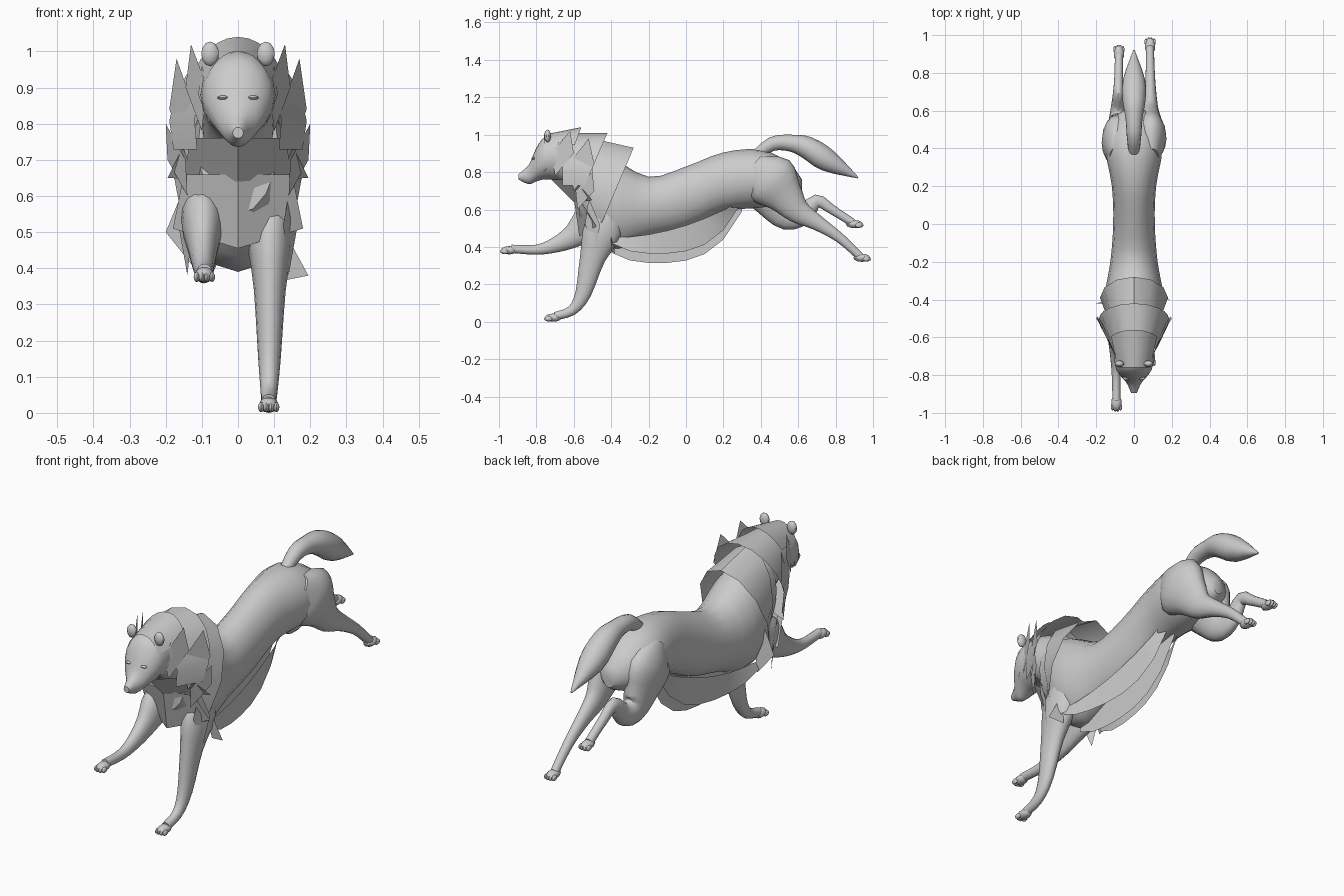
import bpy, bmesh, math
from mathutils import Vector

if "Cube" in bpy.data.objects:
    bpy.data.objects.remove(bpy.data.objects["Cube"], do_unlink=True)

grey = (0.6, 0.6, 0.6, 1)
fur = bpy.data.materials.new("grey fur")
fur.use_nodes = True
fur.diffuse_color = grey
fur.node_tree.nodes["Principled BSDF"].inputs["Base Color"].default_value = grey
parts = []
sides_of_body = (("left", 1), ("right", -1))


def finish(name, bm, closed=True):
    if closed:
        bmesh.ops.recalc_face_normals(bm, faces=bm.faces)
    mesh = bpy.data.meshes.new(name)
    bm.to_mesh(mesh)
    bm.free()
    obj = bpy.data.objects.new(name, mesh)
    bpy.context.collection.objects.link(obj)
    mesh.materials.append(fur)
    parts.append(obj)


def smooth_rows(rows, steps=3):
    """Catmull-Rom interpolation of equal-length tuples."""
    out = []
    last = len(rows) - 1
    for i in range(last):
        before, start, end, after = (rows[max(0, min(last, i + k))] for k in (-1, 0, 1, 2))
        for s in range(steps):
            t = s / steps
            out.append([q + 0.5 * t * (r - p + t * (2 * p - 5 * q + 4 * r - e + t * (3 * (q - r) + e - p)))
                        for p, q, r, e in zip(before, start, end, after)])
    out.append(list(rows[-1]))
    return out


def loft(name, rows, upright=False, sides=16):
    """Closed tube; each row is x, y, z, half width, half depth."""
    rows = smooth_rows(rows)
    centres = [Vector(row[:3]) for row in rows]
    across = Vector((1, 0, 0))
    bm = bmesh.new()
    rings = []
    for i, (centre, row) in enumerate(zip(centres, rows)):
        along = centres[min(i + 1, len(rows) - 1)] - centres[max(i - 1, 0)]
        along.x = 0
        if upright:
            along = Vector((0, 1, 0))
        up = along.normalized().cross(across)
        ring = []
        for k in range(sides):
            angle = math.tau * k / sides
            offset = across * math.cos(angle) * row[3] + up * math.sin(angle) * row[4]
            ring.append(bm.verts.new(centre + offset))
        rings.append(ring)
    for near, far in zip(rings, rings[1:]):
        for k in range(sides):
            bm.faces.new((near[k - 1], near[k], far[k], far[k - 1]))
    bm.faces.new(rings[0])
    bm.faces.new(rings[-1])
    finish(name, bm)


def barrel(name, rows):
    """Upright rings; each row is y, top, bottom, half width."""
    loft(name, [(0, y, (top + low) / 2, width, (top - low) / 2) for y, top, low, width in rows], upright=True)


def ball(name, centre, size):
    bm = bmesh.new()
    bmesh.ops.create_uvsphere(bm, u_segments=10, v_segments=6, radius=1)
    for vert in bm.verts:
        vert.co = Vector([c + p * s for c, p, s in zip(centre, vert.co, size)])
    finish(name, bm)


def leg(name, hip_x, paw_x, thick, way, path):
    """Tapering limb along a y, z path, rounded at the hip, with a four-toed paw."""
    thin = 0.022
    rows = []
    for i, (y, z) in enumerate(path):
        t = i / (len(path) - 1)
        depth = thin + (thick - thin) * (1 - t) ** 2
        if i == 0:
            depth *= 0.3
        rows.append((hip_x + (paw_x - hip_x) * t, y, z, depth / 2 + 0.01, depth))
    loft(name, rows)
    y, z = path[-1]
    z -= 0.008
    ball(f"{name}_paw", (paw_x, y + way * 0.01, z), (0.028, 0.045, 0.022))
    for k in range(4):
        off = k - 1.5
        toe = (paw_x + off * 0.014, y + way * (0.042 - abs(off) * 0.006), z - 0.006)
        ball(f"{name}_toe", toe, (0.009, 0.02, 0.014))


def sheet(name, inner, outer, mirrored=True):
    """Open strip of fur between two edges, optionally mirrored in x."""
    bm = bmesh.new()
    edges = []
    for points in (inner, outer):
        if mirrored:
            points = [(-x, y, z) for x, y, z in reversed(points) if x > 0] + points
        edges.append([bm.verts.new(point) for point in points])
    a, b = edges
    for i in range(len(a) - 1):
        bm.faces.new((a[i], a[i + 1], b[i + 1], b[i]))
    finish(name, bm, closed=False)


def arc(span, top_y, low_y, z, radius_x, radius_z, count=6):
    """Half an oval edge from the top down one side, sliding in y as it falls."""
    points = []
    for i in range(count):
        angle = math.radians(span) * i / (count - 1)
        fall = (1 - math.cos(angle)) / 2
        points.append((radius_x * math.sin(angle), top_y + (low_y - top_y) * fall,
                       z + radius_z * math.cos(angle)))
    return points


def lock(name, side, root, tip, width):
    """Flat leaf-shaped lock of fur."""
    root, tip = Vector(root), Vector(tip)
    middle = (root + tip) / 2
    spread = Vector((width / 2, width, 0))
    bm = bmesh.new()
    corners = (root, middle + spread, tip, middle - spread)
    bm.faces.new([bm.verts.new((p.x * side, p.y, p.z)) for p in corners])
    finish(name, bm, closed=False)


# Torso, head and tail
barrel("torso", [
    (0.62, 0.76, 0.68, 0.03), (0.55, 0.85, 0.64, 0.11), (0.4, 0.92, 0.61, 0.15), (0.2, 0.905, 0.59, 0.117),
    (0, 0.83, 0.5, 0.11), (-0.2, 0.775, 0.45, 0.125), (-0.4, 0.88, 0.39, 0.155), (-0.57, 0.94, 0.55, 0.11)])
barrel("head", [
    (-0.895, 0.79, 0.76, 0.015), (-0.84, 0.84, 0.735, 0.04), (-0.8, 0.93, 0.75, 0.075),
    (-0.75, 0.99, 0.76, 0.1), (-0.65, 1, 0.74, 0.105), (-0.5, 0.94, 0.6, 0.1)])
tail_path = [(0.36, 0.88, 0.025), (0.46, 0.95, 0.038), (0.56, 0.955, 0.045),
             (0.65, 0.93, 0.06), (0.76, 0.86, 0.06), (0.92, 0.77, 0.004)]
loft("tail", [(0, y, z, radius, radius) for y, z, radius in tail_path])

# Galloping legs
leg("left_front_leg", 0.09, 0.085, 0.15, -1,
    [(-0.36, 0.68), (-0.44, 0.5), (-0.5, 0.34), (-0.55, 0.15), (-0.61, 0.06), (-0.7, 0.03)])
leg("right_front_leg", -0.1, -0.093, 0.14, -1,
    [(-0.36, 0.64), (-0.5, 0.54), (-0.6, 0.46), (-0.7, 0.41), (-0.8, 0.385), (-0.935, 0.39)])
leg("left_hind_leg", 0.09, 0.085, 0.2, 1,
    [(0.36, 0.84), (0.45, 0.76), (0.53, 0.67), (0.6, 0.59), (0.7, 0.53), (0.82, 0.45), (0.93, 0.35)])
leg("right_hind_leg", -0.09, -0.08, 0.19, 1,
    [(0.36, 0.84), (0.43, 0.74), (0.49, 0.63), (0.55, 0.565), (0.63, 0.575), (0.7, 0.645), (0.78, 0.6), (0.89, 0.53)])

# Face details and the locks around the face, mirrored
for label, side in sides_of_body:
    ball(f"{label}_ear", (0.077 * side, -0.74, 0.993), (0.026, 0.018, 0.034))
    ball(f"{label}_eye", (0.042 * side, -0.815, 0.872), (0.016, 0.012, 0.006))
    lock(f"{label}_cheek_lock", side, (0.08, -0.76, 0.8), (0.1, -0.68, 0.96), 0.04)
    lock(f"{label}_inner_mane", side, (0.1, -0.7, 0.78), (0.13, -0.62, 1.02), 0.06)
    lock(f"{label}_middle_mane", side, (0.14, -0.6, 0.7), (0.17, -0.52, 0.98), 0.07)
    lock(f"{label}_outer_mane", side, (0.14, -0.58, 0.6), (0.2, -0.5, 0.8), 0.05)
    lock(f"{label}_shoulder_lock", side, (0.15, -0.52, 0.66), (0.14, -0.48, 0.38), 0.04)

# Cape tiers over the neck and shoulders
sheet("rear_cape", arc(150, -0.5, -0.5, 0.72, 0.14, 0.26), arc(150, -0.28, -0.5, 0.67, 0.18, 0.26))
sheet("middle_cape", arc(110, -0.66, -0.66, 0.8, 0.12, 0.21), arc(110, -0.42, -0.6, 0.8, 0.19, 0.21))
sheet("front_cape", arc(60, -0.76, -0.76, 0.85, 0.1, 0.15), arc(60, -0.56, -0.7, 0.85, 0.14, 0.19))

# Chest bibs and elbow fur
sheet("upper_bib", [(0, -0.72, 0.76), (0.14, -0.6, 0.76)], [(0, -0.6, 0.64), (0.195, -0.5, 0.65)])
sheet("lower_bib", [(0, -0.6, 0.66), (0.15, -0.57, 0.66)], [(0, -0.57, 0.455), (0.18, -0.48, 0.51)])
sheet("right_elbow_fur", [(-0.15, -0.42, 0.62), (-0.08, -0.42, 0.6)], [(-0.2, -0.42, 0.5), (-0.12, -0.4, 0.4)], mirrored=False)
sheet("left_elbow_fur", [(0.1, -0.4, 0.5), (0.14, -0.4, 0.48)], [(0.12, -0.38, 0.365), (0.195, -0.4, 0.38)], mirrored=False)

# Belly fringe: a centre fin and two side skirts with a curved hem
steps = [i / 7 for i in range(8)]
for label, side in sides_of_body + (("centre", 0),):
    roots = [(side * (0.11 - 0.05 * t), 0.7 * t - 0.4, 0.45 + 0.2 * t * t) for t in steps]
    hem = [(side * (0.13 - 0.1 * t), 0.7 * t - 0.4,
            0.31 + 0.05 * abs(side) + 0.28 * t ** 5 + 0.06 * (1 - t) ** 8) for t in steps]
    sheet(f"{label}_belly_fringe", roots, hem, mirrored=False)

# Shading
bpy.ops.object.select_all(action="DESELECT")
for obj in parts:
    obj.select_set(True)
bpy.context.view_layer.objects.active = parts[0]
bpy.ops.object.shade_smooth_by_angle(angle=math.radians(40))
